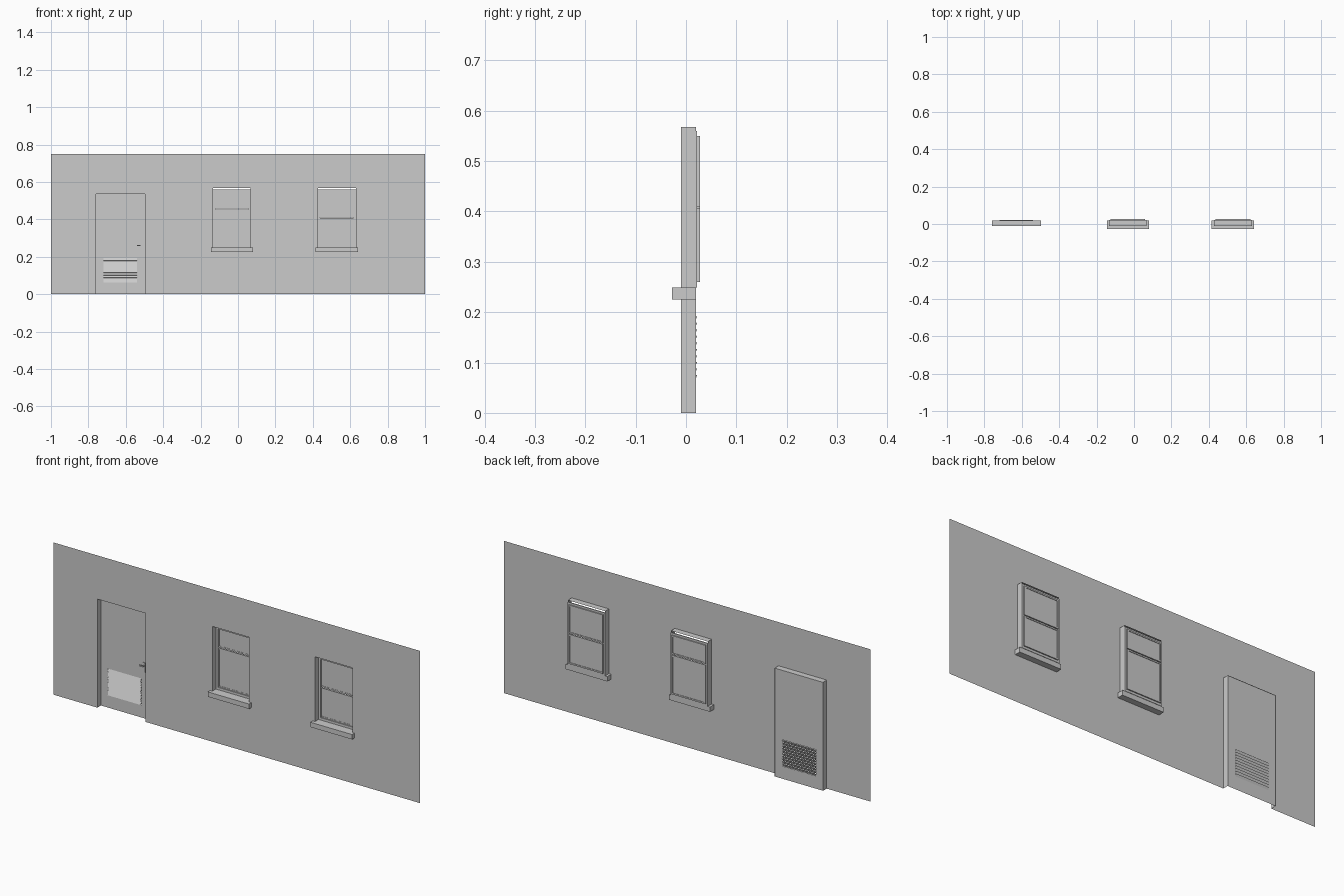
import bpy, bmesh, math

if "Cube" in bpy.data.objects:
    bpy.data.objects.remove(bpy.data.objects["Cube"])

WALL_Y, BACK_Y = -0.01, 0.02
DOOR = (-0.76, -0.497, 0.0, 0.535)
WINDOWS = [("middle_window", -0.133, 0.068, 0.455), ("right_window", 0.427, 0.63, 0.408)]
SILL_Z, HEAD_Z = 0.225, 0.568


def finish(name, bm):
    mesh = bpy.data.meshes.new(name)
    bm.to_mesh(mesh)
    bm.free()
    ob = bpy.data.objects.new(name, mesh)
    bpy.context.collection.objects.link(ob)
    return ob


def box(name, x0, x1, y0, y1, z0, z1):
    bm = bmesh.new()
    bmesh.ops.create_cube(bm, size=1)
    for v in bm.verts:
        v.co = (x1 if v.co.x > 0 else x0, y1 if v.co.y > 0 else y0, z1 if v.co.z > 0 else z0)
    return finish(name, bm)


def sheet(name, rect, y, holes):
    """Flat upright sheet with rectangular holes."""
    xs = sorted({rect[0], rect[1], *[h[i] for h in holes for i in (0, 1)]})
    zs = sorted({rect[2], rect[3], *[h[i] for h in holes for i in (2, 3)]})
    bm = bmesh.new()
    for a, b in zip(xs, xs[1:]):
        for c, d in zip(zs, zs[1:]):
            mx, mz = (a + b) / 2, (c + d) / 2
            if any(h[0] < mx < h[1] and h[2] < mz < h[3] for h in holes):
                continue
            bm.faces.new([bm.verts.new(p) for p in ((a, y, c), (b, y, c), (b, y, d), (a, y, d))])
    bmesh.ops.remove_doubles(bm, verts=bm.verts, dist=1e-5)
    bmesh.ops.dissolve_limit(bm, angle_limit=0.01, verts=bm.verts, edges=bm.edges)
    return finish(name, bm)


def reveal(name, x0, x1, z0, z1):
    """Open-bottomed lining running from the wall to the back."""
    bm = bmesh.new()
    pts = [(x0, z0), (x0, z1), (x1, z1), (x1, z0)]
    f, b = [[bm.verts.new((x, y, z)) for x, z in pts] for y in (WALL_Y, BACK_Y)]
    for i in range(3):
        bm.faces.new((f[i], f[i + 1], b[i + 1], b[i]))
    return finish(name, bm)


def frame(name, x0, x1, y0, y1, z0, z1, w):
    """Four-bar rectangular frame."""
    box(name + "_left", x0, x0 + w, y0, y1, z0, z1)
    box(name + "_right", x1 - w, x1, y0, y1, z0, z1)
    box(name + "_bottom", x0 + w, x1 - w, y0, y1, z0, z0 + w)
    box(name + "_top", x0 + w, x1 - w, y0, y1, z1 - w, z1)


# wall with openings
holes = [DOOR] + [(a, b, SILL_Z, HEAD_Z) for _, a, b, _ in WINDOWS]
sheet("wall", (-1, 1, 0, 0.75), WALL_Y, holes)

# door lining, leaf and vent
reveal("door_reveal", *DOOR)
vent = (-0.72, -0.54, 0.062, 0.192)
sheet("door_leaf", DOOR, 0.018, [vent])
n = 10
step = (vent[3] - vent[2]) / n
for i in range(n):
    slat = box(f"vent_slat_{i + 1}", vent[0], vent[1], -0.0012, 0.0012, -step * 0.55, step * 0.55)
    slat.location = ((0, 0.018, vent[2] + step * (i + 0.5)))
    slat.rotation_euler.x = -math.radians(25)

# lever handle
box("handle_plate", -0.529, -0.517, 0.015, 0.018, 0.228, 0.275)
box("handle_stem", -0.525, -0.521, 0.006, 0.015, 0.258, 0.263)
box("handle_lever", -0.541, -0.521, 0.004, 0.007, 0.257, 0.264)

# windows
for name, a, b, split in WINDOWS:
    reveal(name + "_reveal", a, b, SILL_Z, HEAD_Z)
    box(name + "_sill", a - 0.012, b + 0.012, -0.028, BACK_Y, SILL_Z, 0.249)
    frame(name + "_frame", a, b, 0.017, 0.022, 0.249, 0.56, 0.012)
    for part, z0, z1 in (("lower", 0.26, split - 0.002), ("upper", split + 0.002, 0.55)):
        x0, x1 = a + 0.008, b - 0.008
        frame(f"{name}_{part}_sash", x0, x1, 0.022, 0.0275, z0, z1, 0.007)
        box(f"{name}_{part}_pane", x0 + 0.006, x1 - 0.006, 0.023, 0.025, z0 + 0.006, z1 - 0.006)
